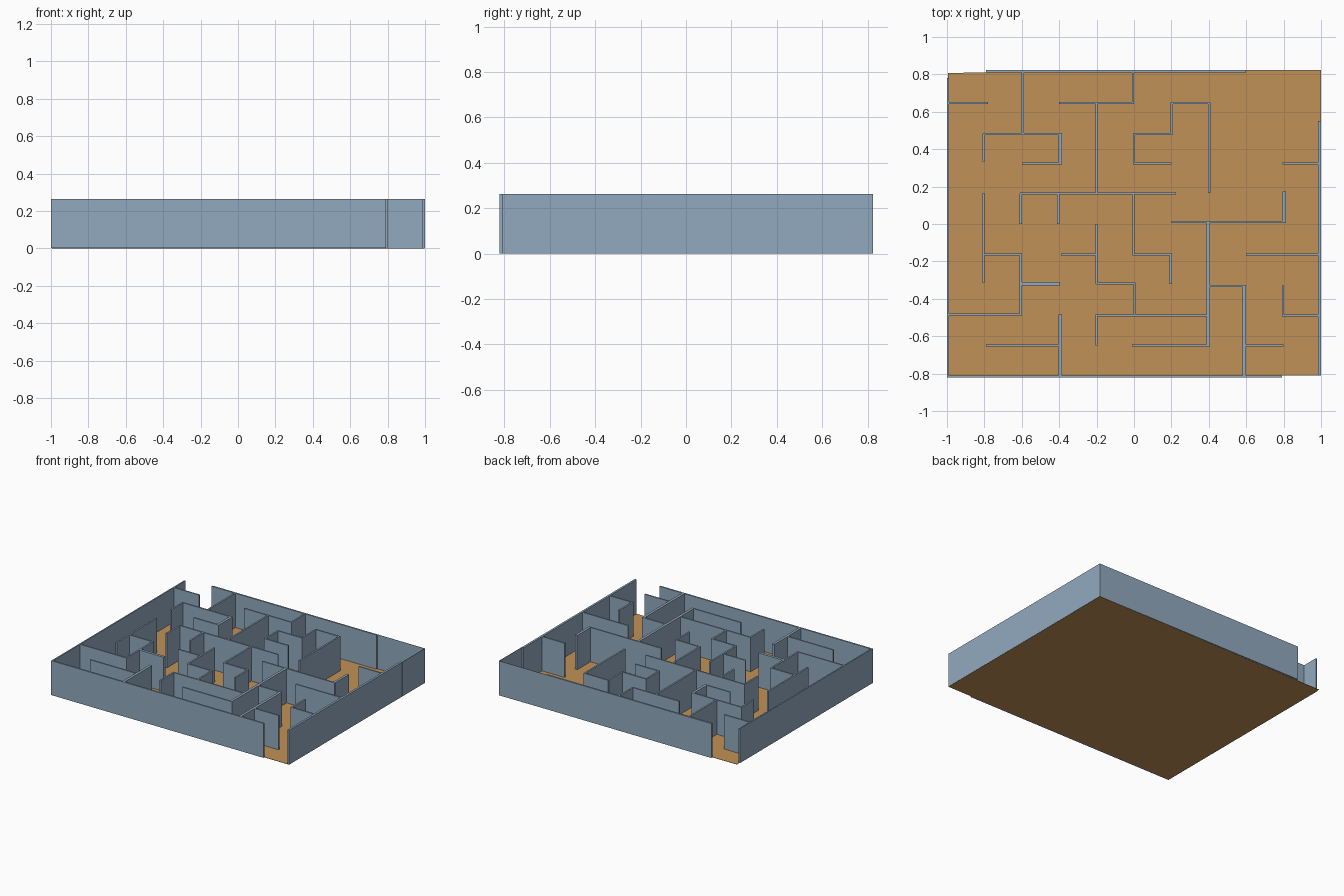
import bpy, bmesh

H = 0.263  # wall height


def material(name, rgb):
    m = bpy.data.materials.new(name)
    m.diffuse_color = (*rgb, 1)
    return m


BLUE = material("slate blue", (0.29, 0.40, 0.52))
BROWN = material("warm brown", (0.53, 0.285, 0.095))


def prism(name, outline, z0, z1, mat):
    bm = bmesh.new()
    low = [bm.verts.new((x, y, z0)) for x, y in outline]
    high = [bm.verts.new((x, y, z1)) for x, y in outline]
    n = len(outline)
    bm.faces.new(low[::-1])
    bm.faces.new(high)
    for i in range(n):
        j = (i + 1) % n
        bm.faces.new((low[i], low[j], high[j], high[i]))
    me = bpy.data.meshes.new(name)
    bm.to_mesh(me)
    bm.free()
    me.materials.append(mat)
    ob = bpy.data.objects.new(name, me)
    bpy.context.collection.objects.link(ob)


def wall(name, x0, x1, y0, y1):
    prism(name, [(x0, y0), (x1, y0), (x1, y1), (x0, y1)], 0.001, H, BLUE)


def across(name, y, x0, x1, t=0.011):
    wall(name, x0, x1, y - t / 2, y + t / 2)


def along(name, x, y0, y1, t=0.012):
    wall(name, x - t / 2, x + t / 2, y0, y1)


# floor, slightly skewed at the back edge
prism("floor", [(-0.995, -0.81), (0.998, -0.81), (0.998, 0.824), (-0.995, 0.808)],
      0.0, 0.002, BROWN)

# outer walls, with openings at back left and front right
across("front_wall", -0.815, -1.0, 0.79, 0.012)
across("back_wall", 0.817, -0.79, 0.6, 0.013)
across("back_wall_thin_end", 0.8225, 0.6, 1.0, 0.002)
along("left_wall", -0.995, -0.82, 0.78, 0.01)
along("right_wall", 0.991, -0.81, 0.55, 0.016)
along("right_wall_thin_end", 0.999, 0.55, 0.8235, 0.002)

# inner walls running left to right, grouped by row
rows = {
    0.648: [(-0.995, -0.78), (-0.40, 0.0), (0.2, 0.405)],
    0.481: [(-0.808, -0.386), (-0.005, 0.205)],
    0.324: [(-0.6, -0.386), (-0.005, 0.2), (0.795, 0.99)],
    0.163: [(-0.61, 0.225)],
    0.010: [(0.2, 0.812)],
    -0.162: [(-0.81, -0.6), (-0.39, -0.2), (-0.008, 0.203), (0.6, 0.985)],
    -0.318: [(-0.2, 0.008)],
    -0.331: [(0.4, 0.598)],
    -0.483: [(-0.99, -0.6)],
    -0.490: [(-0.205, 0.4), (0.79, 0.985)],
    -0.650: [(-0.79, -0.39), (-0.01, 0.4), (0.6, 0.8)],
}
for y, spans in rows.items():
    for x0, x1 in spans:
        across("cross_wall", y, x0, x1)
across("thick_cross_wall", -0.32, -0.6, -0.395, 0.02)

# inner walls running front to back
for x, y0, y1 in [
    (-0.595, 0.48, 0.815), (-0.005, 0.645, 0.815), (-0.803, 0.335, 0.48),
    (-0.2, 0.163, 0.65), (0.202, 0.482, 0.65), (0.402, 0.165, 0.65),
    (0.0, 0.322, 0.485), (-0.805, -0.315, 0.165), (-0.605, 0.0, 0.163),
    (-0.405, 0.0, 0.163), (-0.003, -0.165, 0.163), (-0.2, -0.32, 0.0),
    (0.197, -0.32, -0.163), (-0.605, -0.485, -0.163), (0.002, -0.49, -0.315),
    (0.797, -0.49, -0.33), (-0.2, -0.65, -0.485),
]:
    along("lengthwise_wall", x, y0, y1)
for x, y0, y1 in [
    (-0.395, 0.322, 0.482), (0.804, 0.01, 0.175), (0.397, -0.655, 0.012),
    (0.59, -0.81, -0.33), (-0.395, -0.81, -0.485),
]:
    along("thick_lengthwise_wall", x, y0, y1, 0.019)
